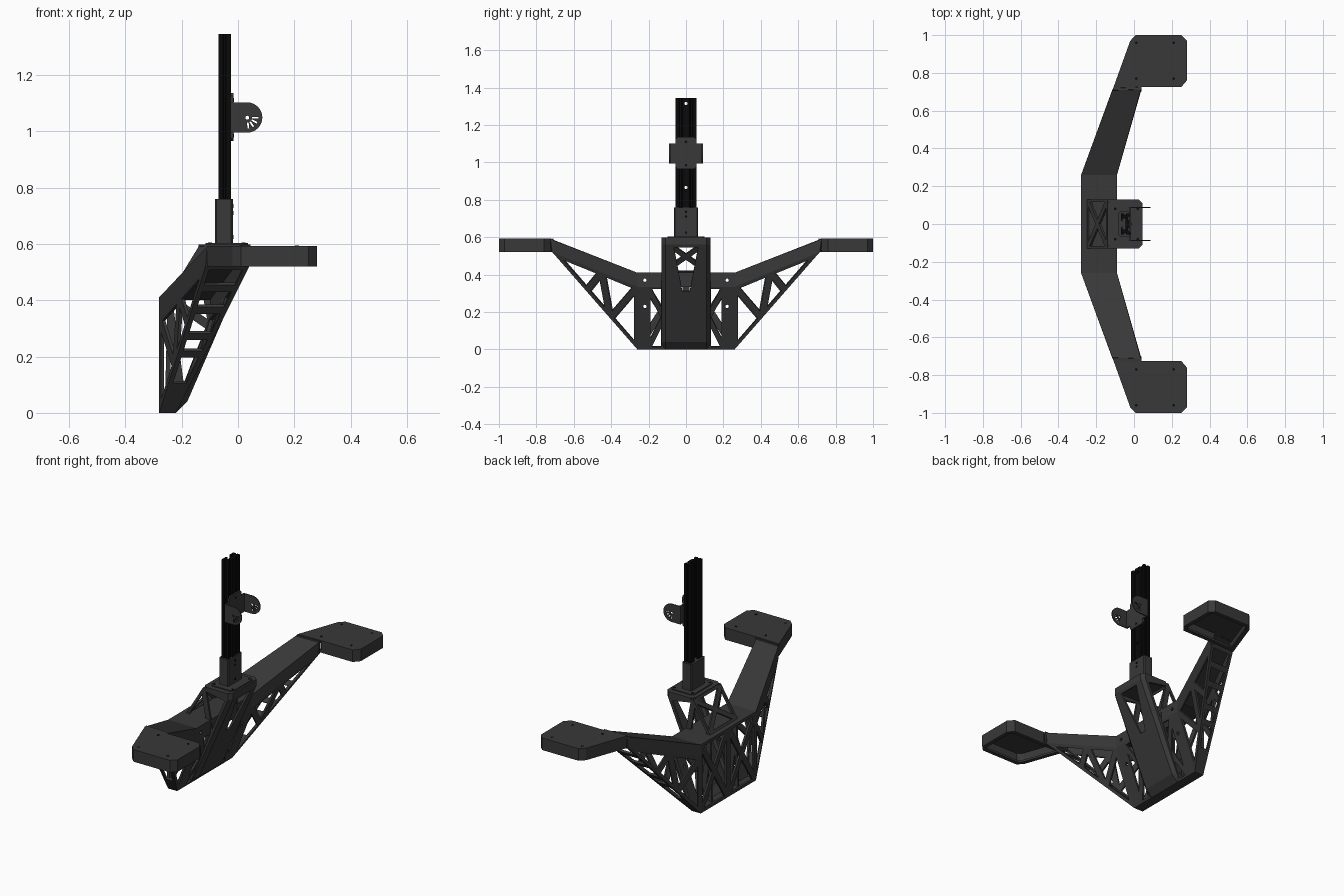
import bpy, bmesh, math
from mathutils import Vector, Matrix

if "Cube" in bpy.data.objects:
    bpy.data.objects.remove(bpy.data.objects["Cube"])


def material(name, v):
    m = bpy.data.materials.new(name)
    m.diffuse_color = (v, v, v, 1)
    m.use_nodes = True
    m.node_tree.nodes["Principled BSDF"].inputs["Base Color"].default_value = m.diffuse_color
    return m


GREY = material("dark_grey", 0.04)
BLACK = material("black", 0.003)


def finish(name, bm, mat=GREY):
    me = bpy.data.meshes.new(name)
    bm.to_mesh(me)
    bm.free()
    ob = bpy.data.objects.new(name, me)
    bpy.context.collection.objects.link(ob)
    me.materials.append(mat)
    return ob


def cut(ob, cutter):
    b = ob.modifiers.new("holes", 'BOOLEAN')
    b.object, b.operation, b.solver = cutter, 'DIFFERENCE', 'EXACT'


def panel(name, verts, windows=(), solid=(), inset=0.016, inside=(-.14, .3, .3),
          mirror=True, thick=0.012, cutter=None):
    """Sheet panel; faces in `windows` become open frames, `solid` stay closed."""
    bm = bmesh.new()
    vs = [bm.verts.new(v) for v in verts]
    frames = [bm.faces.new([vs[i] for i in f]) for f in windows]
    for f in solid:
        bm.faces.new([vs[i] for i in f])
    for f in bm.faces:
        f.normal_update()
        if f.normal.dot(f.calc_center_median() - Vector(inside)) < 0:
            f.normal_flip()
    if frames:
        bmesh.ops.inset_individual(bm, faces=frames, thickness=inset, use_even_offset=True)
        bmesh.ops.delete(bm, geom=frames, context='FACES')
    ob = finish(name, bm)
    if mirror:
        m = ob.modifiers.new("mirror", 'MIRROR')
        m.use_axis = (False, True, False)
    s = ob.modifiers.new("thickness", 'SOLIDIFY')
    s.thickness, s.offset = thick, -1
    if cutter:
        cut(ob, cutter)
    return ob


def prism(name, pts, lo, hi, axis, mat=GREY):
    """Extrude a 2D outline between lo and hi along an axis."""
    put = {'x': lambda a, b: (lo, a, b), 'y': lambda a, b: (a, lo, b), 'z': lambda a, b: (a, b, lo)}[axis]
    bm = bmesh.new()
    f = bm.faces.new([bm.verts.new(put(*p)) for p in pts])
    r = bmesh.ops.extrude_face_region(bm, geom=[f])
    d = Vector([(hi - lo) * (axis == k) for k in 'xyz'])
    bmesh.ops.translate(bm, vec=d, verts=[v for v in r['geom'] if isinstance(v, bmesh.types.BMVert)])
    bmesh.ops.recalc_face_normals(bm, faces=bm.faces[:])
    return finish(name, bm, mat)


def chamfered(a0, a1, b0, b1, c):
    return [(a0 + c, b0), (a1 - c, b0), (a1, b0 + c), (a1, b1 - c),
            (a1 - c, b1), (a0 + c, b1), (a0, b1 - c), (a0, b0 + c)]


def rods(name, centres, r, length, axis, mat=GREY):
    bm = bmesh.new()
    rot = Matrix.Rotation(math.pi / 2, 4, 'Y') if axis == 'x' else (
        Matrix.Rotation(math.pi / 2, 4, 'X') if axis == 'y' else Matrix())
    for c in centres:
        bmesh.ops.create_cone(bm, cap_ends=True, segments=12, radius1=r, radius2=r,
                              depth=length, matrix=Matrix.Translation(c) @ rot)
    return finish(name, bm, mat)


def lerp(a, b, t):
    return tuple(Vector(a).lerp(Vector(b), t))


# bolt holes running through along x
bolts = rods("bolt_hole_cutter", [(-.15, s * .22, z) for s in (1, -1) for z in (.23, .37)]
             + [(-.05, 0, z) for z in (.865, 1.315)], .009, .5, 'x')
bolts.hide_render = True
bolts.hide_viewport = True

# key corners of one arm (mirrored over y)
A, Af = (-.28, .26, 0), (-.22, .26, 0)
B, Bl = (-.28, .26, .41), (-.28, .26, .335)
C, Cl = (-.09, .26, .41), (-.09, .26, .335)
D, Dl = (-.11, .72, .59), (-.115, .71, .52)
E, El = (.04, .725, .59), (.04, .715, .52)

# arm beam: top sheet and side bands
panel("arm_beam", [B, C, E, D, Bl, Cl, El, Dl], solid=[(0, 1, 2, 3), (0, 3, 7, 4), (1, 2, 6, 5)])

# arm truss walls below the beam
for name, top0, top1, bot in (("arm_back_truss", Bl, Dl, A), ("arm_front_truss", Cl, El, Af)):
    panel(name, [bot, top0, lerp(top0, top1, .42), top1, lerp(bot, top1, .32), lerp(bot, top1, .6)],
          windows=[(0, 1, 4), (1, 2, 4), (4, 2, 5), (2, 3, 5)], inset=.018)

# arm underside ladder
steps = [0, .18, .4, .52, .7, .85, 1]
pts = [p for t in steps for p in (lerp(A, Dl, t), lerp(Af, El, t))]
panel("arm_underside", pts, solid=[(0, 1, 3, 2)],
      windows=[(2 * i, 2 * i + 1, 2 * i + 3, 2 * i + 2) for i in range(1, 6)], inset=.016)

# end pads: hollow tray with a lower lip
outline = [(-.11, .72), (-.02, .97), (.01, 1), (.25, 1), (.28, .97), (.28, .76), (.25, .725), (.04, .725)]
n = len(outline)
panel("pad", [(x, y, z) for z in (.592, .52) for x, y in outline],
      solid=[tuple(range(n))] + [(i, i + 1, i + 1 + n, i + n) for i in range(n - 1)], inside=(.1, .85, .55))
panel("pad_lip", [(x, y, .52) for x, y in outline], windows=[tuple(range(n))],
      inset=.024, inside=(.1, .85, .55))
for s in (1, -1):
    rods("pad_bolts", [(x, s * y, .592) for x in (.012, .21) for y in (.77, .96)], .007, .003, 'z', BLACK)
panel("arm_end_frame", [D, E, El, Dl], windows=[(0, 1, 2, 3)], inset=.012)

# centre body
panel("body_back_truss", [(-.28, 0, 0), A, B, (-.28, 0, .41), (-.28, .13, .205)],
      windows=[(0, 1, 4), (1, 2, 4), (2, 3, 4), (3, 0, 4)], inset=.018, cutter=bolts)
panel("body_top", [(-.28, 0, .41), B, C, (-.09, 0, .41), Cl, (-.09, 0, .335)],
      solid=[(0, 1, 2, 3), (2, 3, 5, 4)], cutter=bolts)
panel("body_floor", [(-.28, 0, 0), A, Af, (-.22, 0, 0)], solid=[(0, 1, 2, 3)])
panel("body_front_truss", [(-.22, .12, 0), (-.22, .205, 0), (-.09, .205, .335), (-.09, .12, .335),
                           (-.155, .12, .17), Af, Cl],
      windows=[(0, 1, 4), (1, 2, 4), (2, 3, 4)], solid=[(1, 5, 6, 2)], inset=.014, cutter=bolts)

# slanted column: front, chamfers, sides, back
core = (-.1, 0, .3)


def front(y, z, back=0):
    return (-.18 + (z - .04) * .4327 - back, y, z)


panel("column_front", [front(-.11, .04), front(.11, .04), front(.11, .56), front(-.11, .56),
                       front(-.02, .31), front(.02, .31), front(.065, .545), front(-.065, .545),
                       (-.22, -.11, 0), (-.22, .11, 0), (.045, -.11, .595), (.045, .11, .595)],
      solid=[(0, 1, 5, 4), (1, 2, 6, 5), (2, 3, 7, 6), (3, 0, 4, 7), (0, 1, 9, 8), (2, 3, 10, 11)],
      inside=core, mirror=False)
panel("column_chamfer", [(-.22, .11, 0), front(.11, .04), front(.11, .56), (.045, .11, .595),
                         (-.24, .13, 0), front(.13, .04, .02), front(.13, .56, .02), (.025, .13, .595)],
      solid=[(i, i + 1, i + 5, i + 4) for i in range(3)], inside=core)
panel("column_side_truss", [(-.14, .13, .59), (.025, .13, .59), front(.13, .56, .02), front(.13, .3, .02),
                            (-.25, .13, .41), front(.13, .04, .02), (-.26, .13, .01)],
      windows=[(0, 2, 3), (0, 3, 4), (4, 3, 5), (4, 5, 6)], solid=[(0, 1, 2)], inside=core)
panel("column_back_truss", [(-.14, -.13, .59), (-.14, .13, .59), (-.25, .13, .41), (-.25, -.13, .41),
                            (-.195, 0, .5)],
      windows=[(0, 1, 4), (1, 2, 4), (2, 3, 4), (3, 0, 4)], inset=.014, inside=core, mirror=False)

# column cap, mast flange and sleeve
prism("column_cap", chamfered(-.14, .045, -.13, .13, .02), .583, .597, 'z')
prism("mast_flange", chamfered(-.115, .035, -.1, .1, .015), .595, .603, 'z')
prism("mast_sleeve", chamfered(-.082, -.018, -.065, .065, .006), .6, .76, 'z')
rods("flange_bolts", [(x, y, .603) for x in (-.1, .02) for y in (-.08, .08)], .007, .004, 'z', BLACK)
rods("sleeve_bolts", [(-.018, 0, z) for z in (.625, .71, .735)], .007, .003, 'x', BLACK)

# slotted mast extrusion, half section mirrored over y
half = [(-.025, .02), (-.033, .024), (-.033, .034), (-.025, .038), (-.025, .055),
        (-.042, .055), (-.044, .048), (-.051, .048), (-.053, .055), (-.07, .055),
        (-.07, .02), (-.06, .012), (-.06, .03), (-.045, .03)]
mast = prism("mast", half + [(x, -y) for x, y in reversed(half)], .6, 1.345, 'z', BLACK)
cut(mast, bolts)

# camera-style bracket: cross plate and two rounded ears
wing = [(.055, .975), (.055, .995), (.09, .995), (.09, 1.102), (.055, 1.102), (.055, 1.125), (.045, 1.135)]
wing = [(.045, .965)] + wing
prism("bracket_plate", wing + [(-y, z) for y, z in reversed(wing)], -.026, -.016, 'x')
rods("bracket_bolts", [(-.016, 0, z) for z in (.985, 1.11)], .007, .003, 'x', BLACK)

HUB = Vector((.033, 0, 1.048))
bm = bmesh.new()
for r, deg in ((.028, 0), (.028, -28), (.028, -56), (.028, -84)):
    bmesh.ops.create_cube(bm, size=1, matrix=Matrix.Translation(HUB)
                          @ Matrix.Rotation(-math.radians(deg), 4, 'Y')
                          @ Matrix.Translation((r, 0, 0)) @ Matrix.Diagonal((.022, .4, .006, 1)))
bmesh.ops.create_cone(bm, cap_ends=True, segments=12, radius1=.007, radius2=.007, depth=.4,
                      matrix=Matrix.Translation(HUB) @ Matrix.Rotation(math.pi / 2, 4, 'X'))
slots = finish("ear_slot_cutter", bm)
slots.hide_render = True
slots.hide_viewport = True
ear = [(-.022, 1.102), (-.022, .995)]
for i in range(17):
    a = -math.pi / 2 + math.pi * i / 16
    ear.append((HUB.x + .0535 * math.cos(a), 1.0485 + .0535 * math.sin(a)))
for s in (1, -1):
    cut(prism("bracket_ear", ear, s * .084, s * .09, 'y'), slots)
